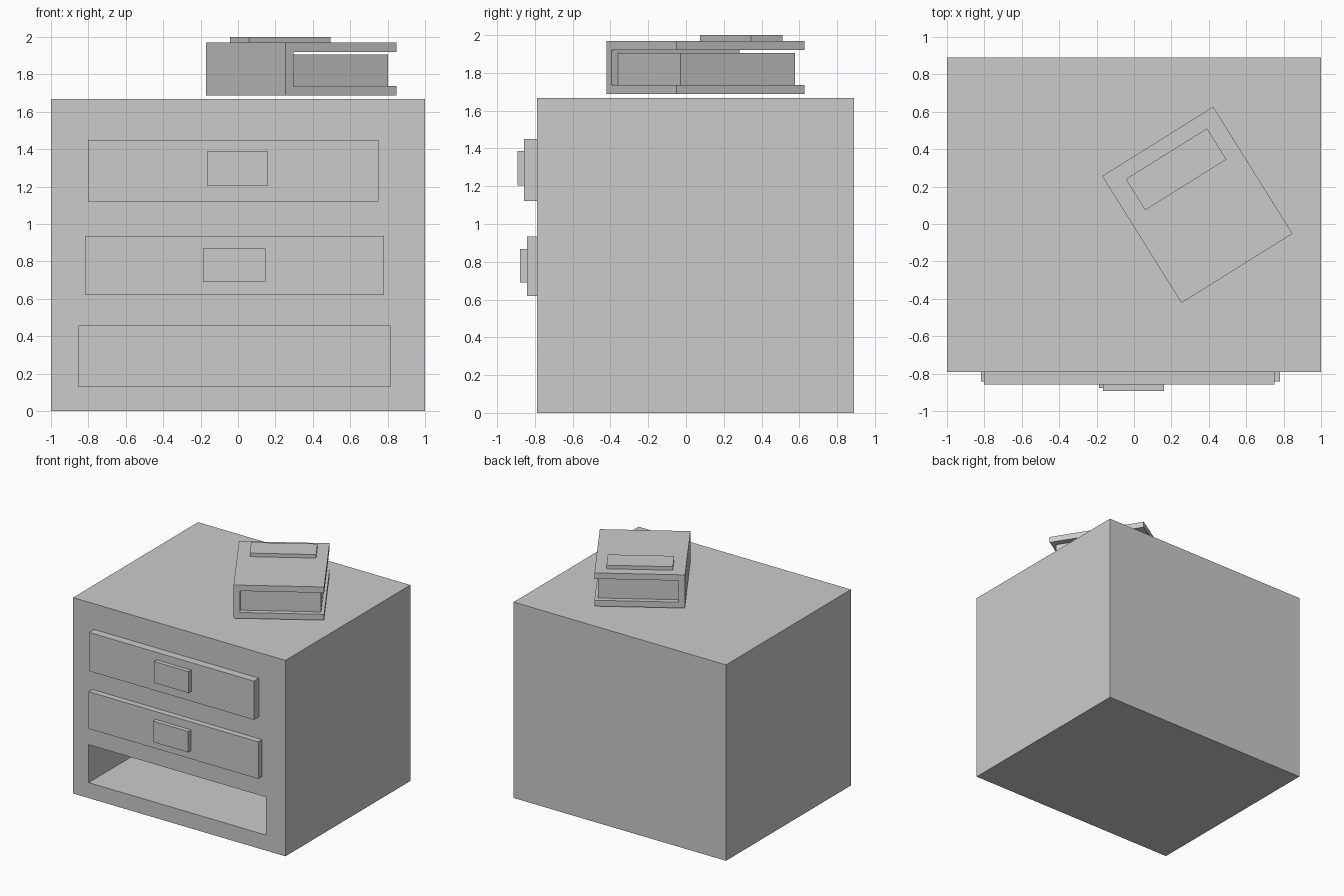
import bpy, bmesh
from math import radians
from mathutils import Matrix

if "Cube" in bpy.data.objects:
    bpy.data.objects.remove(bpy.data.objects["Cube"])


def box(name, x, y, z, matrix=None):
    """Box from min/max ranges, optionally placed by a matrix."""
    bm = bmesh.new()
    bmesh.ops.create_cube(bm, size=1)
    for v in bm.verts:
        v.co = [r[0] if c < 0 else r[1] for c, r in zip(v.co, (x, y, z))]
    return finish(name, bm, matrix)


def finish(name, bm, matrix=None):
    bmesh.ops.recalc_face_normals(bm, faces=bm.faces)
    mesh = bpy.data.meshes.new(name)
    bm.to_mesh(mesh)
    bm.free()
    obj = bpy.data.objects.new(name, mesh)
    bpy.context.collection.objects.link(obj)
    if matrix:
        obj.matrix_world = matrix
    return obj


# Cabinet body with an empty drawer bay at the bottom
FRONT = -0.79
cabinet = box("cabinet", (-1, 1), (FRONT, 0.89), (0, 1.668))
cutter = box("bay_cutter", (-0.853, 0.815), (-1.2, 0.80), (0.132, 0.455))
cutter.hide_render = True
cutter.hide_viewport = True
cut = cabinet.modifiers.new("drawer_bay", "BOOLEAN")
cut.operation = "DIFFERENCE"
cut.solver = "EXACT"
cut.object = cutter

# Drawers with block handles: x range, z range, front y, handle x, z, front y
drawers = {
    "top": ((-0.802, 0.75), (1.121, 1.45), -0.857, (-0.166, 0.16), (1.205, 1.387), -0.893),
    "middle": ((-0.818, 0.78), (0.62, 0.935), -0.841, (-0.187, 0.146), (0.69, 0.868), -0.878),
}
for name, (x, z, y, hx, hz, hy) in drawers.items():
    box(name + "_drawer", x, (y, FRONT + 0.05), z)
    box(name + "_handle", hx, (hy, y + 0.01), hz)

# Book lying turned on the cabinet: local x runs from spine to fore edge
book = Matrix.Translation((0.3385, 0.1025, 0)) @ Matrix.Rotation(radians(32), 4, "Z")
W, D = 0.35, 0.40
Z0, Z1, T = 1.687, 1.97, 0.05

# C-shaped cover extruded along the spine
profile = [(-W, Z0), (W, Z0), (W, Z0 + T), (-W + T, Z0 + T),
           (-W + T, Z1 - T), (W, Z1 - T), (W, Z1), (-W, Z1)]
bm = bmesh.new()
face = bm.faces.new([bm.verts.new((x, -D, z)) for x, z in profile])
side = bmesh.ops.extrude_face_region(bm, geom=[face])
bmesh.ops.translate(bm, vec=(0, 2 * D, 0),
                    verts=[g for g in side["geom"] if isinstance(g, bmesh.types.BMVert)])
finish("book_cover", bm, book)

# Pages and raised title plate
box("book_pages", (-W + T, W - 0.026), (-D + 0.043, D - 0.043), (Z0 + T, 1.905), book)
plate = Matrix.Translation((0.225, 0.2925, 0)) @ Matrix.Rotation(radians(32), 4, "Z")
box("book_plate", (-0.256, 0.256), (-0.098, 0.098), (Z1, 2.0), plate)
